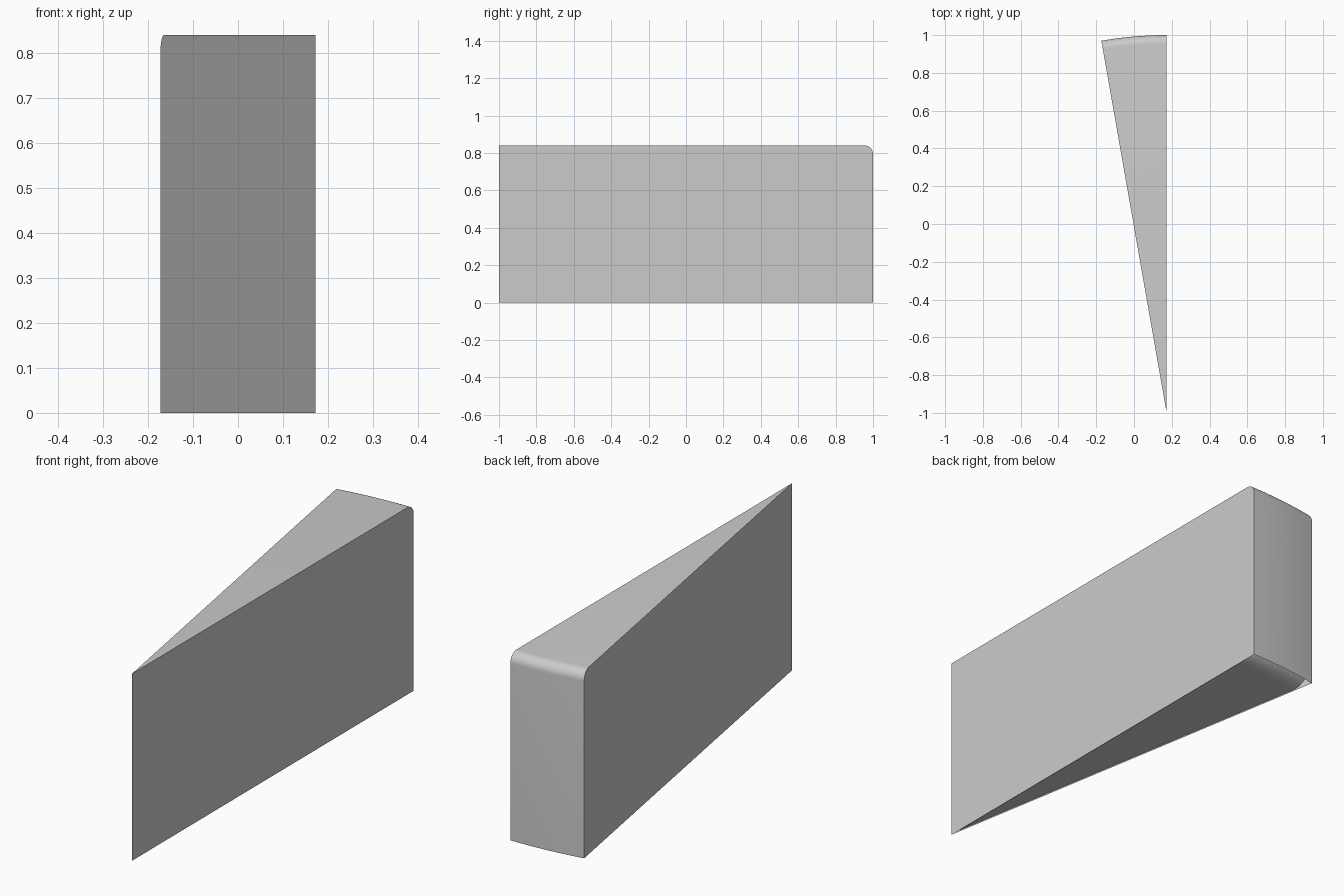
import bpy, bmesh
from math import sin, cos, radians

if "Cube" in bpy.data.objects:
    bpy.data.objects.remove(bpy.data.objects["Cube"])

ANGLE, STEPS = radians(9.95), 10
TIP_X = sin(ANGLE)          # the wedge radius is 2, so this centres it on x = 0


def arc(cr, cz, rad, a0, a1, n=8):
    """Arc points in the (radius, z) plane, angles in degrees."""
    angles = [radians(a0 + (a1 - a0) * i / n) for i in range(n + 1)]
    return [(cr + rad * cos(a), cz + rad * sin(a)) for a in angles]


def wedge(name, profile, swept):
    """Turn a profile about the tip; only edges in 'swept' become walls."""
    bm = bmesh.new()
    rings = []
    for s in range(STEPS + 1):
        a = ANGLE * s / STEPS
        rings.append([bm.verts.new((TIP_X - r * sin(a), -1 + r * cos(a), z))
                      for r, z in profile])
    n = len(profile)
    for lo, hi in zip(rings, rings[1:]):
        for i in swept:
            j = (i + 1) % n
            bm.faces.new((lo[i], lo[j], hi[j], hi[i]))
    # Flat cut sides
    caps = [bm.faces.new(rings[0][::-1]), bm.faces.new(rings[-1])]
    bmesh.ops.triangulate(bm, faces=caps)
    bmesh.ops.remove_doubles(bm, verts=bm.verts[:], dist=1e-5)
    loose = [v for v in bm.verts if not v.link_faces]
    bmesh.ops.delete(bm, geom=loose, context='VERTS')
    bmesh.ops.recalc_face_normals(bm, faces=bm.faces[:])
    mesh = bpy.data.meshes.new(name)
    bm.to_mesh(mesh)
    bm.free()
    ob = bpy.data.objects.new(name, mesh)
    bpy.context.collection.objects.link(ob)
    bpy.ops.object.select_all(action='DESELECT')
    ob.select_set(True)
    bpy.context.view_layer.objects.active = ob
    bpy.ops.object.shade_smooth_by_angle(angle=radians(35))
    return ob


# Inner cake: rounded at the outer top and bottom edges
inner = ([(0, 0.006)] + arc(1.895, 0.091, 0.085, -90, 0)
         + arc(1.895, 0.71, 0.085, 0, 90) + [(0, 0.795)])
wedge("cake_filling", inner, range(len(inner) - 1))

# Icing shell: open underneath, its cut sides frame the cake
outer = [(0, 0), (2, 0)] + arc(1.955, 0.795, 0.045, 0, 90) + [(0, 0.84)]
wedge("icing_shell", outer + inner[::-1], range(1, len(outer) - 1))
